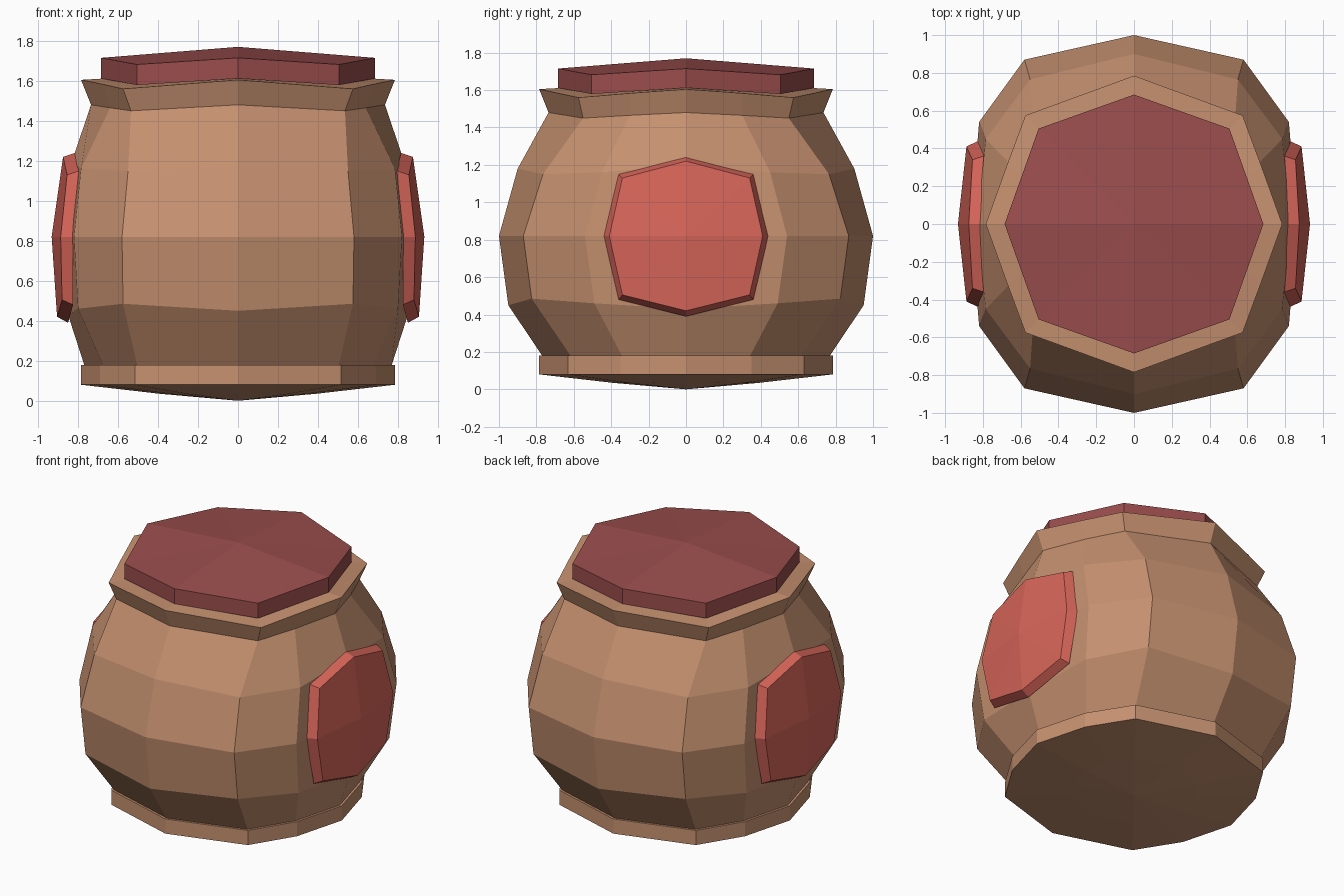
import bpy, bmesh

if "Cube" in bpy.data.objects:
    bpy.data.objects.remove(bpy.data.objects["Cube"])


def material(name, color):
    m = bpy.data.materials.new(name)
    m.diffuse_color = (*color, 1)
    m.use_nodes = True
    m.node_tree.nodes["Principled BSDF"].inputs["Base Color"].default_value = m.diffuse_color
    return m


CLAY = material("clay", (0.56, 0.28, 0.16))
LID = material("dark_red", (0.33, 0.075, 0.075))
RED = material("coral_red", (0.68, 0.13, 0.1))


def full_ring(q):
    """Mirror a quarter ring (first point on x=0, last on y=0) to a closed ring."""
    half = q + [(x, -y, z) for x, y, z in reversed(q[:-1])]
    return half + [(-x, y, z) for x, y, z in reversed(half[1:-1])]


def loft(name, rings, start, end, mat):
    """Skin closed rings and close both ends with a fan to a centre point."""
    bm = bmesh.new()
    loops = [[bm.verts.new(p) for p in r] for r in rings]
    n = len(loops[0])
    for a, b in zip(loops, loops[1:]):
        for i in range(n):
            j = (i + 1) % n
            bm.faces.new((a[i], a[j], b[j], b[i]))
    for loop, tip in ((loops[0], start), (loops[-1], end)):
        c = bm.verts.new(tip)
        for i in range(n):
            bm.faces.new((loop[i], loop[(i + 1) % n], c))
    bmesh.ops.recalc_face_normals(bm, faces=bm.faces)
    me = bpy.data.meshes.new(name)
    bm.to_mesh(me)
    bm.free()
    me.materials.append(mat)
    ob = bpy.data.objects.new(name, me)
    bpy.context.collection.objects.link(ob)
    return ob


# Pot body: quarter rings from foot to rim
base = [(0, .785), (.515, .63), (.69, .35), (.785, 0)]
quarters = [
    [(x * .5, y * .5, .035) for x, y in base],
    [(x, y, .08) for x, y in base],
    [(x, y, .18) for x, y in base],
    [(x * .98, y * .98, .18) for x, y in base],
    [(0, .95, .45), (.575, .825, .485), (.8, .49, .46), (.85, 0, .43)],
    [(0, 1, .82), (.58, .87, .82), (.82, .54, .82), (.865, 0, .82)],
    [(0, .9, 1.18), (.55, .765, 1.15), (.785, .45, 1.16), (.83, 0, 1.2)],
    [(0, .735, 1.48), (.535, .55, 1.45), (.64, .3, 1.465), (.735, 0, 1.48)],
    [(0, .785, 1.605), (.575, .575, 1.56), (.677, .3, 1.583), (.785, 0, 1.605)],
]
loft("pot_body", [full_ring(q) for q in quarters], (0, 0, 0), (0, 0, 1.65), CLAY)

# Domed octagonal lid
low, high = ([(0, .685, z), (.505, .505, z - .033), (.685, 0, z)] for z in (1.612, 1.715))
loft("lid", [full_ring(low), full_ring(high)], (0, 0, 1.655), (0, 0, 1.77), LID)

# Curved side medallions, mirrored left and right
outer = [(.815, 0, 1.24), (.795, .36, 1.15), (.825, .44, .82), (.825, .36, .48), (.85, 0, .39)]
inner = [(.875, 0, 1.22), (.855, .34, 1.13), (.887, .41, .82), (.88, .34, .505), (.905, 0, .42)]


def side_ring(pts, s):
    pts = pts + [(x, -y, z) for x, y, z in reversed(pts[1:-1])]
    return [(s * x, y, z) for x, y, z in pts]


for side, s in (("right", 1), ("left", -1)):
    loft(side + "_medallion", [side_ring(outer, s), side_ring(inner, s)],
         (s * .85, 0, .82), (s * .932, 0, .82), RED)
